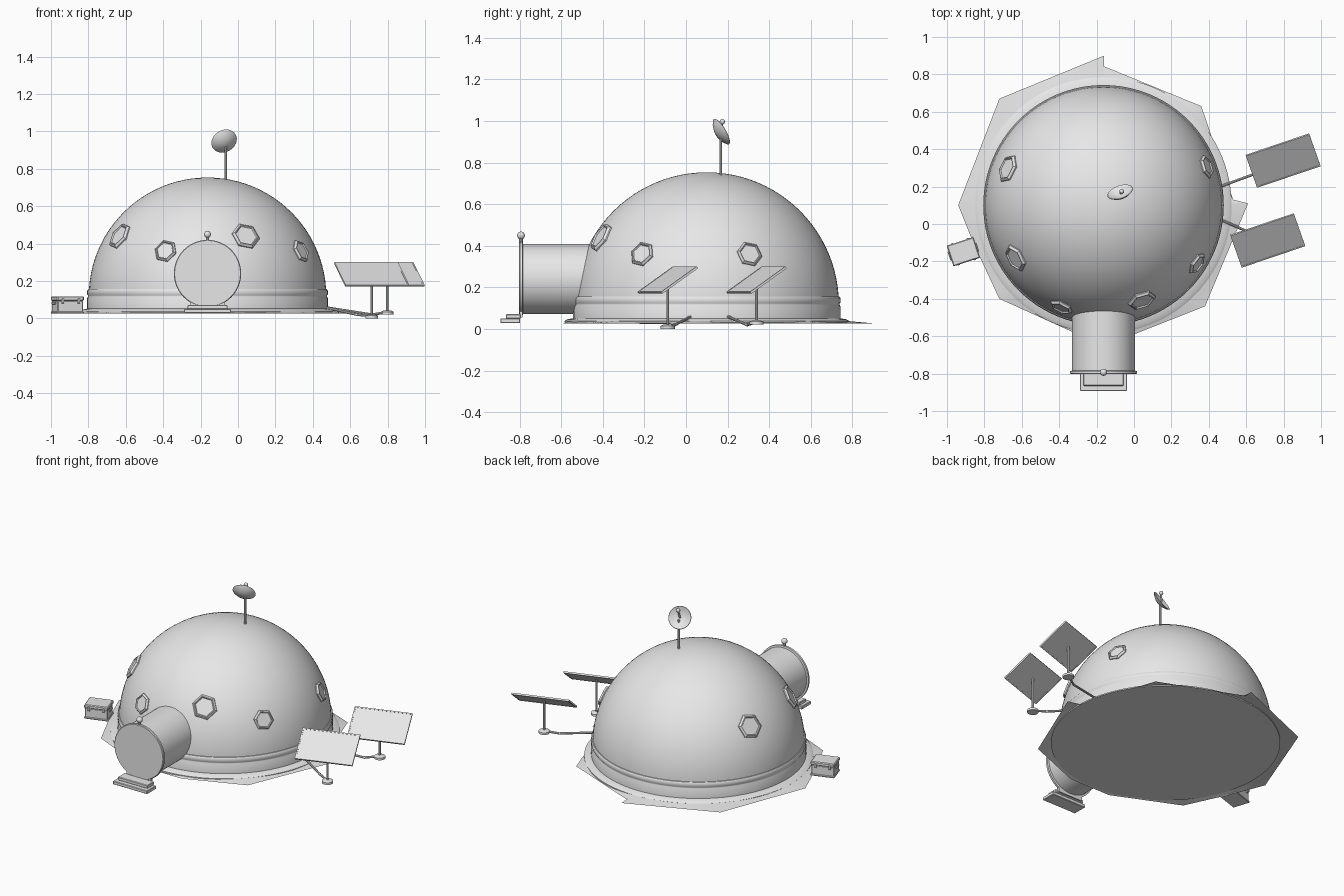
import bpy, bmesh, math
from mathutils import Vector, Matrix

if "Cube" in bpy.data.objects:
    bpy.data.objects.remove(bpy.data.objects["Cube"], do_unlink=True)

grey = bpy.data.materials.new("light grey")
grey.use_nodes = True
COL = (0.8, 0.8, 0.8, 1)
grey.diffuse_color = COL
grey.node_tree.nodes["Principled BSDF"].inputs["Base Color"].default_value = COL

C = Vector((-0.163, 0.1, 0.118))   # dome centre
R = 0.635                          # dome radius


def finish(name, bm, matrix=None, smooth=True):
    bmesh.ops.recalc_face_normals(bm, faces=bm.faces)
    if matrix:
        bm.transform(matrix)
    me = bpy.data.meshes.new(name)
    bm.to_mesh(me)
    bm.free()
    me.materials.append(grey)
    ob = bpy.data.objects.new(name, me)
    bpy.context.collection.objects.link(ob)
    if smooth:
        bpy.context.view_layer.objects.active = ob
        bpy.ops.object.select_all(action='DESELECT')
        ob.select_set(True)
        bpy.ops.object.shade_smooth_by_angle(angle=math.radians(35))
    return ob


def revolve(name, profile, matrix, seg=32, smooth=True):
    """Lathe (radius, height) points round the local z axis."""
    bm = bmesh.new()
    vs = [bm.verts.new((r, 0, z)) for r, z in profile]
    es = [bm.edges.new(p) for p in zip(vs, vs[1:])]
    bmesh.ops.spin(bm, geom=vs + es, cent=(0, 0, 0), axis=(0, 0, 1),
                   angle=math.tau, steps=seg, use_duplicate=False)
    bmesh.ops.remove_doubles(bm, verts=bm.verts, dist=0.0001)
    return finish(name, bm, matrix, smooth)


def aim(pos, direction):
    q = Vector(direction).to_track_quat('Z', 'Y')
    return Matrix.Translation(pos) @ q.to_matrix().to_4x4()


def rod(name, a, b, r, seg=10):
    a, b = Vector(a), Vector(b)
    h = (b - a).length
    return revolve(name, [(0, 0), (r, 0), (r, h), (0, h)], aim(a, b - a), seg)


def ball(name, pos, r):
    bm = bmesh.new()
    bmesh.ops.create_uvsphere(bm, u_segments=14, v_segments=8, radius=r)
    return finish(name, bm, Matrix.Translation(pos))


def box(name, pos, size, matrix=None, bevel=0.0):
    bm = bmesh.new()
    bmesh.ops.create_cube(bm, size=1)
    bm.transform(Matrix.Translation(pos) @ Matrix.Diagonal((*size, 1)))
    if bevel:
        bmesh.ops.bevel(bm, geom=bm.edges[:], offset=bevel, segments=1, affect='EDGES')
    return finish(name, bm, matrix, False)


# Dome shell, rounded base band, and closed floor slab with a ledge
ground = Matrix.Translation((C.x, C.y, 0))
arc = [math.radians(90 * i / 24) for i in range(25)]
revolve("dome", [(R * math.cos(a), C.z + R * math.sin(a)) for a in arc[:-1]]
        + [(0, C.z + R)], ground, 96)
revolve("base_band", [(0.643, 0.04), (0.643, 0.108), (0.639, 0.116), (0.639, 0.122),
                      (0.643, 0.128), (0.643, 0.148), (0.638, 0.156), (0.628, 0.158)], ground, 96)
revolve("floor_slab", [(0, 0.03), (0.685, 0.03), (0.685, 0.038), (0.672, 0.046), (0.64, 0.052)],
        ground, 96)

# Ragged ground skirt round the dome
outline = [(-0.16, 0.9), (-0.165, 0.845), (0.36, 0.63), (0.53, 0.13), (0.61, 0.11),
           (0.38, -0.44), (0.0, -0.59), (-0.3, -0.59), (-0.72, -0.4), (-0.86, -0.1),
           (-0.94, 0.1), (-0.72, 0.67)]
bm = bmesh.new()
rows = []
for p, q in zip(outline, outline[1:] + outline[:1]):
    for i in range(8):
        o = Vector((*p, 0)).lerp(Vector((*q, 0)), i / 8)
        d = o - Vector((C.x, C.y, 0))
        far = d.length
        d.normalize()
        mid = min(0.69, 0.5 * (far + R))
        rows.append([bm.verts.new((C.x + d.x * r, C.y + d.y * r, z))
                     for r, z in ((R, 0.046), (mid, 0.037), (far, 0.027))])
for a, b in zip(rows, rows[1:] + rows[:1]):
    for k in range(2):
        bm.faces.new((a[k], a[k + 1], b[k + 1], b[k]))
finish("ground_skirt", bm)

# Hexagonal windows: azimuth, height, radius
for i, (az, z, r) in enumerate([(-68, 0.44, 0.078), (-149, 0.44, 0.078), (159, 0.44, 0.078),
                                (-32, 0.36, 0.064), (20.5, 0.36, 0.064), (-112.5, 0.36, 0.064)]):
    s = (z - C.z) / R
    c, a = math.sqrt(1 - s * s), math.radians(az)
    n = Vector((c * math.cos(a), c * math.sin(a), s))
    revolve(f"window_{i + 1}", [(0, 0.006), (r * 0.74, 0.006), (r * 0.8, 0.013),
                                (r * 0.86, 0.013), (r, 0.002), (r, -0.012)],
            aim(C + n * R, n) @ Matrix.Rotation(math.radians(-12), 4, 'Z'), 6, False)

# Entrance tunnel, its inner end trimmed to the dome
AX, AZ, FRONT = C.x, 0.24, -0.785
tunnel = revolve("entrance_tunnel", [(0.168, 0), (0.168, 0.3)],
                 aim((AX, FRONT, AZ), (0, 1, 0)), 48)
for v in tunnel.data.vertices:
    if v.co.y > FRONT + 0.1:
        dz = max(v.co.z - C.z, 0)
        v.co.y = C.y - math.sqrt(R * R - (v.co.x - C.x) ** 2 - dz * dz)
revolve("entrance_rim", [(0, 0), (0.176, 0), (0.18, 0.004), (0.18, 0.016), (0.168, 0.018)],
        aim((AX, -0.802, AZ), (0, 1, 0)), 48)
box("door_sill", (AX, -0.793, 0.1), (0.18, 0.016, 0.09))
box("upper_step", (AX, -0.83, 0.06), (0.215, 0.07, 0.022), bevel=0.003)
box("lower_step", (AX, -0.845, 0.039), (0.25, 0.095, 0.022), bevel=0.003)
rod("lamp_stem", (AX, -0.793, 0.41), (AX, -0.793, 0.44), 0.009)
ball("lamp", (AX, -0.793, 0.449), 0.019)

# Antenna
hub = Vector((-0.073, 0.167, 0.946))
mast_top = hub + Vector((0.008, 0, -0.015))
rod("antenna_mast", (mast_top.x, mast_top.y, 0.71), mast_top, 0.007)
revolve("dish", [(0, -0.026), (0.03, -0.02), (0.055, -0.009), (0.071, 0.004),
                 (0.069, 0.006), (0.05, -0.005), (0.025, -0.015), (0, -0.019)],
        aim(hub, (-0.29, 0.82, 0.49)), 28)
feed = hub + Vector((0.008, 0.008, 0.05))
rod("dish_feed_rod", hub, feed, 0.006)
ball("dish_feed", feed, 0.013)

# Solar panels with post, foot and supply pipe
along = Vector((0.34, 0.115, 0))
up = Vector((-0.06, 0.17, 0.122))
basis = Matrix((along.normalized(), up.normalized(), along.cross(up).normalized())).transposed()
for tag, px, py, fz, start in [("rear", 0.797, 0.339, 0.025, (0.46, 0.2, 0.06)),
                               ("front", 0.715, -0.088, 0.004, (0.46, 0.025, 0.06))]:
    m = Matrix.Translation((px, py, 0.235)) @ basis.to_4x4()
    w, h = along.length, up.length
    box(f"{tag}_solar_panel", (0, 0, 0), (w - 0.012, h - 0.012, 0.008), m)
    for s in (-1, 1):
        box(f"{tag}_panel_long_edge", (0, s * (h - 0.008) / 2, 0), (w, 0.008, 0.011), m)
        box(f"{tag}_panel_short_edge", (s * (w - 0.008) / 2, 0, 0), (0.008, h - 0.016, 0.011), m)
    rod(f"{tag}_panel_post", (px, py, fz), (px, py, 0.232), 0.007)
    revolve(f"{tag}_panel_foot", [(0, -0.004), (0.034, -0.004), (0.034, 0.01), (0.02, 0.017), (0, 0.017)],
            Matrix.Translation((px, py, fz)), 16)
    bend = Vector((px - 0.08, py - 0.045 if py > 0 else py + 0.035, 0.02))
    rod(f"{tag}_pipe_inner", start, bend, 0.007)
    rod(f"{tag}_pipe_outer", bend, (px, py, fz + 0.008), 0.007)
    ball(f"{tag}_pipe_joint", bend, 0.008)

# Storage crate with lid, latches and handles
m = Matrix.Translation((-0.912, -0.148, 0)) @ Matrix.Rotation(math.radians(18), 4, 'Z')
box("crate_body", (0, 0, 0.06), (0.142, 0.108, 0.07), m, 0.004)
box("crate_base", (0, 0, 0.031), (0.15, 0.116, 0.012), m, 0.003)
box("crate_lid", (0, 0, 0.106), (0.15, 0.116, 0.024), m, 0.005)
for s in (-1, 1):
    box("crate_handle", (s * 0.077, 0, 0.08), (0.008, 0.05, 0.012), m, 0.002)
    for t in (-1, 1):
        box("crate_latch", (s * 0.045, t * 0.057, 0.092), (0.014, 0.01, 0.026), m, 0.002)
